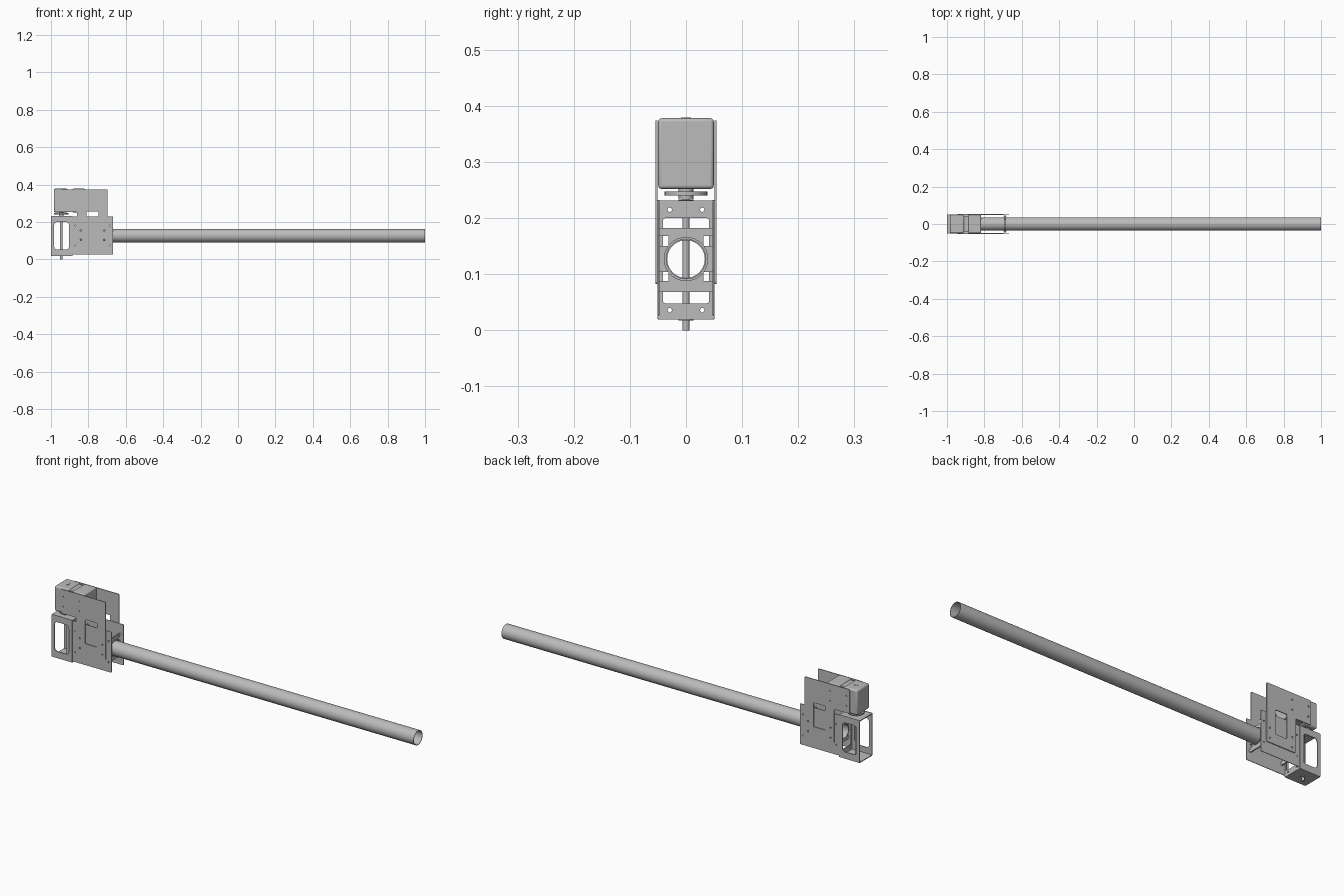
import bpy, math
from mathutils import Vector

cube = bpy.data.objects.get("Cube")
if cube:
    bpy.data.objects.remove(cube, do_unlink=True)


def material(name, value):
    m = bpy.data.materials.new(name)
    m.use_nodes = True
    col = (value, value, value, 1)
    m.diffuse_color = col
    m.node_tree.nodes["Principled BSDF"].inputs["Base Color"].default_value = col
    return m


METAL = material("grey metal", 0.5)


# Outline helpers
def rounded(points, r, steps=4):
    out = []
    n = len(points)
    for i in range(n):
        a, p, b = (Vector(points[(i + k) % n]) for k in (-1, 0, 1))
        s = p + (a - p).normalized() * r
        e = p + (b - p).normalized() * r
        for k in range(steps + 1):
            t = k / steps
            out.append((1 - t) ** 2 * s + 2 * t * (1 - t) * p + t * t * e)
    return out


def rect(x0, x1, y0, y1, r=0.004):
    return rounded([(x0, y0), (x1, y0), (x1, y1), (x0, y1)], r)


def circle(x, y, r, n=16):
    return [Vector((x + r * math.cos(math.tau * k / n),
                    y + r * math.sin(math.tau * k / n))) for k in range(n)]


# Sheet cut from an outline with holes, facing along one axis
def sheet(name, outlines, axis, at, thick):
    cu = bpy.data.curves.new(name, "CURVE")
    cu.dimensions = "2D"
    cu.fill_mode = "BOTH"
    cu.extrude = thick / 2
    for pts in outlines:
        sp = cu.splines.new("POLY")
        sp.points.add(len(pts) - 1)
        for q, p in zip(sp.points, pts):
            q.co = (p[0], p[1], 0, 1)
        sp.use_cyclic_u = True
    tmp = bpy.data.objects.new(name + "_outline", cu)
    bpy.context.collection.objects.link(tmp)
    bpy.context.view_layer.update()
    dg = bpy.context.evaluated_depsgraph_get()
    me = bpy.data.meshes.new_from_object(tmp.evaluated_get(dg))
    bpy.data.objects.remove(tmp, do_unlink=True)
    me.materials.clear()
    me.materials.append(METAL)
    for p in me.polygons:
        p.use_smooth = False
    ob = bpy.data.objects.new(name, me)
    bpy.context.collection.objects.link(ob)
    q = math.pi / 2
    ob.rotation_euler = {"x": (q, 0, q), "y": (q, 0, 0), "z": (0, 0, 0)}[axis]
    ob.location["xyz".index(axis)] = at
    return ob


def rod(name, loc, r, depth, axis="z", sides=24):
    q = math.pi / 2
    rot = {"x": (0, q, 0), "y": (q, 0, 0), "z": (0, 0, 0)}[axis]
    bpy.ops.mesh.primitive_cylinder_add(vertices=sides, radius=r, depth=depth,
                                        location=loc, rotation=rot)
    ob = bpy.context.object
    ob.name = name
    ob.data.materials.append(METAL)
    bpy.ops.object.shade_smooth_by_angle()
    return ob


def block(name, x0, x1, half_y, z0, z1, bevel):
    bpy.ops.mesh.primitive_cube_add(size=1, location=((x0 + x1) / 2, 0, (z0 + z1) / 2))
    ob = bpy.context.object
    ob.name = name
    ob.scale = (x1 - x0, 2 * half_y, z1 - z0)
    bpy.ops.object.transform_apply(location=False, rotation=False, scale=True)
    m = ob.modifiers.new("Bevel", "BEVEL")
    m.width = bevel
    m.segments = 3
    ob.data.materials.append(METAL)
    bpy.ops.object.shade_smooth_by_angle()
    return ob


TUBE_Z = 0.127
WALL = 0.004

# Long hollow boom
boom = sheet("boom_tube", [circle(0, TUBE_Z, 0.036, 40), circle(0, TUBE_Z, 0.0335, 40)],
             "x", 0.06, 1.88)
bpy.context.view_layer.objects.active = boom
boom.select_set(True)
bpy.ops.object.shade_smooth_by_angle()

# Side walls: drive-box window and clamp plate, then the outer motor plate
for side, sy in (("right", -1), ("left", 1)):
    sheet("box_side_" + side,
          [rect(-1.0, -0.885, 0.02, 0.232), rect(-0.983, -0.904, 0.053, 0.2, 0.018)],
          "y", sy * 0.049, WALL)
    holes = [circle(x, z, 0.004, 10) for x in (-0.868, -0.685) for z in (0.075, 0.18)]
    holes += [circle(x, z, 0.004, 10) for x in (-0.84, -0.715) for z in (0.105, 0.155)]
    sheet("inner_plate_" + side, [rect(-0.884, -0.668, 0.026, 0.23)] + holes,
          "y", sy * 0.0485, 0.003)
    outline = rounded([(-0.945, 0.253), (-0.86, 0.253), (-0.86, 0.083), (-0.697, 0.083),
                       (-0.697, 0.374), (-0.945, 0.374)], 0.006)
    holes = [circle(x, z, 0.004, 10) for x in (-0.93, -0.84) for z in (0.29, 0.34)]
    holes += [circle(x, z, 0.004, 10) for x in (-0.84, -0.715) for z in (0.105, 0.155)]
    sheet("outer_plate_" + side, [outline, rect(-0.81, -0.745, 0.135, 0.256)] + holes,
          "y", sy * 0.0525, WALL)

# Drive box: top, bottom and inner wall, open at the outer end
for name, z in (("box_top", 0.229), ("box_bottom", 0.021)):
    sheet(name, [rect(-1.0, -0.885, -0.05, 0.05, 0.003), circle(-0.945, 0, 0.012)], "z", z, WALL)
sheet("box_inner_wall",
      [rect(-0.05, 0.05, 0.02, 0.231, 0.003), rect(-0.041, 0.041, 0.048, 0.2, 0.005)]
      + [circle(y, z, 0.004, 10) for y in (-0.029, 0.029) for z in (0.036, 0.215)],
      "x", -0.887, WALL)

# Clamp frames around the boom, with notched sides
half = [(0.05, 0.068), (0.05, 0.088), (0.031, 0.088), (0.031, 0.104), (0.047, 0.104),
        (0.047, 0.15), (0.031, 0.15), (0.031, 0.168), (0.05, 0.168), (0.05, 0.182)]
frame = half + [(-y, z) for y, z in reversed(half)]
for name, x in (("clamp_frame_outer", -0.69), ("clamp_frame_inner", -0.865)):
    sheet(name, [[Vector(p) for p in frame], circle(0, TUBE_Z, 0.0362, 32)], "x", x, 0.006)
    sheet(name + "_collar", [circle(0, TUBE_Z, 0.0395, 32), circle(0, TUBE_Z, 0.036, 32)],
          "x", x, 0.014)

# Vertical drive shaft, bearings and coupling disc
rod("drive_shaft", (-0.945, 0, 0.13), 0.0062, 0.26)
rod("coupling_disc", (-0.945, 0, 0.2435), 0.038, 0.007, sides=32)
rod("coupling_hub", (-0.945, 0, 0.243), 0.013, 0.02)
for z in (0.021, 0.229):
    rod("shaft_bearing", (-0.945, 0, z), 0.013, 0.007)

# Motor housing in two blocks with a narrower joint
block("motor_end_housing", -0.985, -0.908, 0.0495, 0.252, 0.378, 0.008)
block("motor_joint", -0.915, -0.88, 0.041, 0.256, 0.373, 0.003)
block("motor_body", -0.886, -0.818, 0.0495, 0.252, 0.378, 0.006)
for y in (-0.029, 0.029):
    for z in (0.291, 0.338):
        rod("motor_screw", (-0.818, y, z), 0.004, 0.003, "x", 12)
rod("motor_cap_screw", (-0.945, 0, 0.378), 0.009, 0.003, "z", 16)
